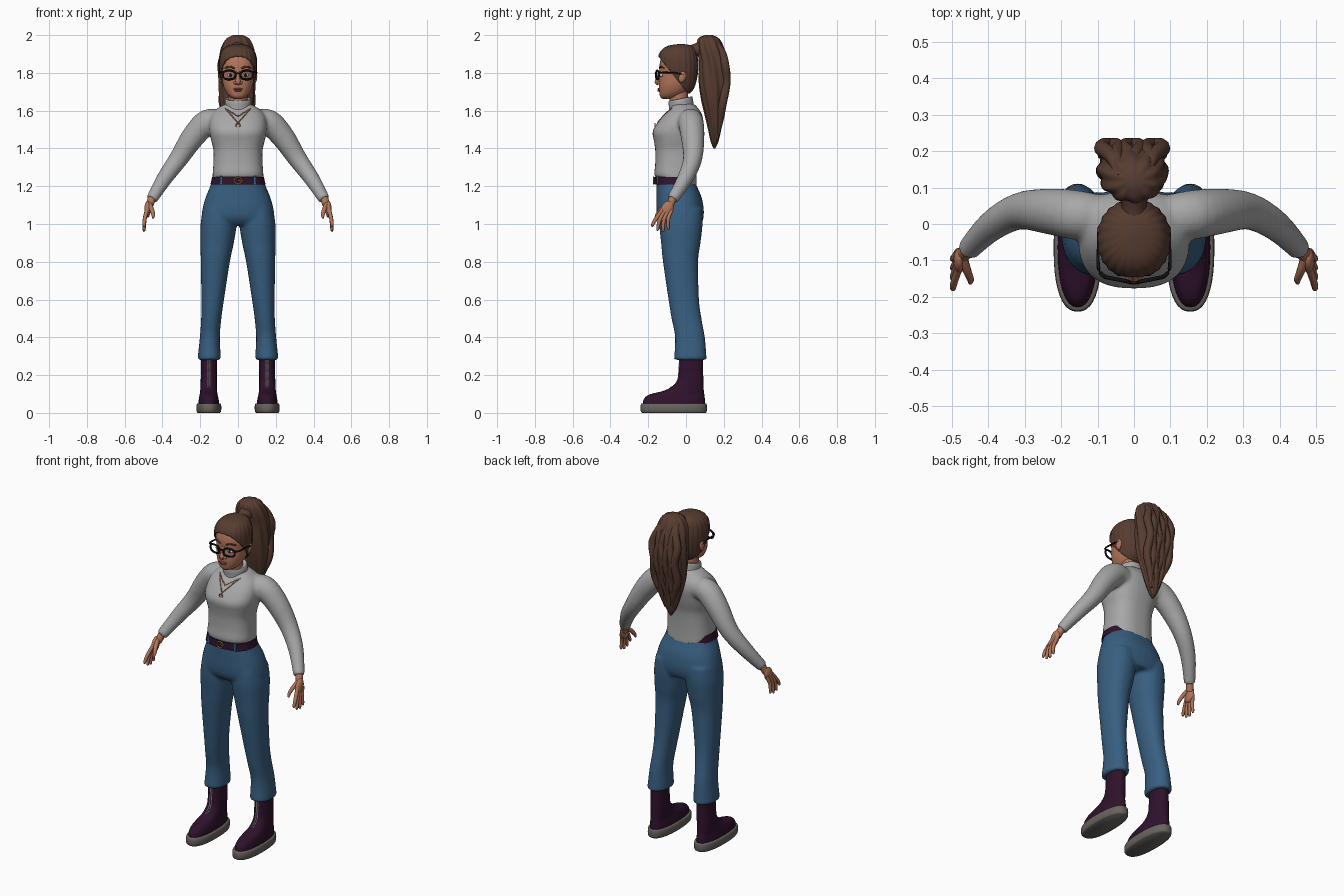
import bpy, bmesh, math
from mathutils import Vector, Matrix
from mathutils.bvhtree import BVHTree

cube = bpy.data.objects.get("Cube")
if cube:
    bpy.data.objects.remove(cube, do_unlink=True)


def material(name, r, g, b):
    m = bpy.data.materials.new(name)
    m.use_nodes = True
    m.diffuse_color = (r, g, b, 1)
    node = m.node_tree.nodes["Principled BSDF"]
    node.inputs["Base Color"].default_value = (r, g, b, 1)
    node.inputs["Roughness"].default_value = 0.7
    return m


KNIT = material("grey_knit", .39, .39, .39)
DENIM = material("blue_denim", .04, .115, .22)
HAIR = material("brown_hair", .095, .045, .03)
SKIN = material("skin", .45, .18, .105)
LEATHER = material("plum_leather", .028, .006, .025)
RUBBER = material("grey_rubber", .14, .125, .115)
BLACK = material("black_plastic", .006, .005, .006)
COPPER = material("copper", .5, .17, .07)
WHITE = material("off_white", .6, .6, .6)
LIP = material("lip_rose", .3, .095, .075)


def smooth(rows, k=4):
    """Catmull-Rom resampling of tuples."""
    out, last = [], len(rows) - 1
    for i in range(last):
        a, b, c, d = (rows[max(0, min(last, i + j))] for j in (-1, 0, 1, 2))
        for s in range(k):
            t = s / k
            out.append([q + t * (r - p) / 2 + t * t * (2 * p - 5 * q + 4 * r - e) / 2
                        + t ** 3 * (3 * q - p - 3 * r + e) / 2
                        for p, q, r, e in zip(a, b, c, d)])
    return out + [list(rows[-1])]


def skin(bm, rings):
    loops = [[bm.verts.new(p) for p in ring] for ring in rings]
    n = len(loops[0])
    for a, b in zip(loops, loops[1:]):
        for i in range(n):
            bm.faces.new((a[i], a[(i + 1) % n], b[(i + 1) % n], b[i]))
    bm.faces.new(loops[0])
    bm.faces.new(loops[-1])


def loft(bm, rows, p=2.3, n=32, ripple=0, waves=9, twist=0, tilt=None, k=4):
    """Stack of level rounded sections, each row x0, x1, y0, y1, z."""
    rings = []
    for x0, x1, y0, y1, z in smooth(rows, k):
        ring = []
        for i in range(n):
            a = math.tau * i / n
            c, s = math.cos(a), math.sin(a)
            f = 1 + ripple * math.cos(waves * a + twist * z)
            x = (x0 + x1) / 2 + f * (x1 - x0) / 2 * math.copysign(abs(c) ** (2 / p), c)
            y = (y0 + y1) / 2 + f * (y1 - y0) / 2 * math.copysign(abs(s) ** (2 / p), s)
            ring.append((x, y, z + (tilt(y, z) if tilt else 0)))
        rings.append(ring)
    skin(bm, rings)


def centred(rows):
    return [(-w, w, a, b, z) for w, a, b, z in rows]


def tube(bm, rows, n=12, k=4):
    """Round limb along a path, each row x, y, z, radius."""
    pts = smooth(rows, k)
    pos = [Vector(p[:3]) for p in pts]
    rings = []
    for i, p in enumerate(pts):
        t = (pos[min(i + 1, len(pos) - 1)] - pos[max(i - 1, 0)]).normalized()
        ref = Vector((0, 1, 0)) if abs(t.y) < .9 else Vector((1, 0, 0))
        u = t.cross(ref).normalized()
        v = t.cross(u)
        rings.append([pos[i] + p[3] * (u * math.cos(math.tau * j / n) + v * math.sin(math.tau * j / n))
                      for j in range(n)])
    skin(bm, rings)


def ball(bm, at, size, turn=0, axis='X', seg=16):
    m = Matrix.Translation(at) @ Matrix.Rotation(turn, 4, axis) @ Matrix.Diagonal((*size, 1))
    bmesh.ops.create_uvsphere(bm, u_segments=seg, v_segments=seg // 2, radius=1, matrix=m)


def hoop(bm, at, rx, rz, r, yaw=0, p=2, n=32):
    """Closed upright ring, turned about the vertical."""
    m = Matrix.Translation(at) @ Matrix.Rotation(yaw, 4, 'Z')
    loops = []
    for i in range(n):
        c, s = math.cos(math.tau * i / n), math.sin(math.tau * i / n)
        q = Vector((rx * math.copysign(abs(c) ** (2 / p), c), 0, rz * math.copysign(abs(s) ** (2 / p), s)))
        d = Vector((c, 0, s))
        loops.append([bm.verts.new(m @ (q + r * (d * math.cos(j * math.tau / 8)
                      + Vector((0, math.sin(j * math.tau / 8), 0))))) for j in range(8)])
    for i in range(n):
        a, b = loops[i], loops[(i + 1) % n]
        for j in range(8):
            bm.faces.new((a[j], a[(j + 1) % 8], b[(j + 1) % 8], b[j]))


def mirror(bm):
    geom = bmesh.ops.duplicate(bm, geom=bm.verts[:] + bm.edges[:] + bm.faces[:])["geom"]
    bmesh.ops.scale(bm, vec=(-1, 1, 1), verts=[g for g in geom if isinstance(g, bmesh.types.BMVert)])


def finish(bm, name, mat, voxel=0, both=False):
    if both:
        mirror(bm)
    bmesh.ops.recalc_face_normals(bm, faces=bm.faces[:])
    me = bpy.data.meshes.new(name)
    bm.to_mesh(me)
    me.materials.append(mat)
    ob = bpy.data.objects.new(name, me)
    bpy.context.collection.objects.link(ob)
    bpy.ops.object.select_all(action='DESELECT')
    ob.select_set(True)
    bpy.context.view_layer.objects.active = ob
    bpy.ops.object.shade_smooth_by_angle(angle=math.radians(50))
    if voxel:
        r = ob.modifiers.new("Fuse", 'REMESH')
        r.mode, r.voxel_size, r.use_smooth_shade = 'VOXEL', voxel, True
        s = ob.modifiers.new("Relax", 'SMOOTH')
        s.factor, s.iterations = .5, 6
    return ob


def beads(path, tree, name, mat, r):
    """Row of beads laid on the front of a surface."""
    bm = bmesh.new()
    for x, z in path:
        hit = tree.ray_cast(Vector((x, -1, z)), Vector((0, 1, 0)))[0]
        if hit:
            ball(bm, hit, (r, r, r), seg=8)
    finish(bm, name, mat, both=True)


# Sweater: sleeves fused with the torso, hem lower at the back
bm = bmesh.new()
tube(bm, [(.09, .02, 1.54, .06), (.16, .025, 1.54, .068), (.235, .035, 1.465, .063),
          (.315, .035, 1.345, .051), (.39, -.005, 1.24, .042), (.457, -.072, 1.13, .031)], 20)
mirror(bm)
loft(bm, centred([(.134, -.163, .058, 1.245), (.135, -.168, .056, 1.27), (.131, -.163, .056, 1.32),
                  (.13, -.163, .062, 1.39), (.142, -.17, .075, 1.44), (.152, -.177, .086, 1.49),
                  (.152, -.148, .092, 1.54), (.14, -.115, .085, 1.58), (.112, -.085, .066, 1.61),
                  (.07, -.075, .045, 1.635)]), 2.5,
     tilt=lambda y, z: -.3 * max(0, y + .11) * max(0, min(1, (1.36 - z) / .1)))
chest = BVHTree.FromBMesh(bm)
finish(bm, "sweater", KNIT, .009)

# Folded collar
bm = bmesh.new()
loft(bm, centred([(.075, -.09, .045, 1.6), (.07, -.09, .04, 1.625), (.07, -.092, .036, 1.65),
                  (.066, -.09, .032, 1.663), (.057, -.08, .024, 1.66)]), 2, tilt=lambda y, z: .2 * (y + .03))
finish(bm, "collar", KNIT)

# Trousers: hips and flared legs fused
bm = bmesh.new()
loft(bm, [(.02, .185, -.14, .085, 1.08), (.008, .198, -.142, .088, 1.0), (.022, .199, -.132, .077, .9),
          (.043, .197, -.122, .064, .8), (.074, .194, -.093, .069, .6), (.088, .195, -.077, .082, .5),
          (.096, .202, -.058, .1, .4), (.09, .215, -.064, .11, .28)], 2.2)
mirror(bm)
loft(bm, centred([(.13, -.155, .04, 1.25), (.147, -.157, .058, 1.2), (.172, -.157, .083, 1.14),
                  (.188, -.157, .094, 1.08), (.192, -.148, .092, 1.03), (.17, -.12, .08, .995)]), 2.4)
finish(bm, "trousers", DENIM, .009)

# Belt, loops and buckle
bm = bmesh.new()
loft(bm, centred([(.146, -.168, .05, 1.208), (.137, -.166, .047, 1.25)]), 2.5, 48)
strap = BVHTree.FromBMesh(bm)
finish(bm, "belt", LEATHER)
bm = bmesh.new()
hit = strap.ray_cast(Vector((.09, -1, 1.23)), Vector((0, 1, 0)))[0]
bmesh.ops.create_cube(bm, size=1, matrix=Matrix.Translation(hit) @ Matrix.Diagonal((.012, .012, .048, 1)))
finish(bm, "belt_loops", DENIM, both=True)
bm = bmesh.new()
hoop(bm, (0, -.172, 1.23), .02, .018, .004)
tube(bm, [(0, -.172, 1.23, .003), (.03, -.172, 1.23, .003)], 8)
finish(bm, "buckle", COPPER)

# Boots, soles and zips
bm = bmesh.new()
loft(bm, [(.1, .21, -.228, .1, .04), (.102, .208, -.225, .1, .07), (.108, .203, -.195, .097, .097),
          (.111, .2, -.11, .094, .12), (.112, .198, -.052, .092, .16), (.112, .196, -.038, .091, .22),
          (.11, .196, -.034, .09, .32)], 2.3)
foot = BVHTree.FromBMesh(bm)
finish(bm, "boots", LEATHER, both=True)
bm = bmesh.new()
loft(bm, [(.095, .214, -.232, .105, 0), (.089, .22, -.24, .11, .01), (.089, .22, -.24, .11, .042),
          (.095, .214, -.235, .106, .05)], 2.4, 40, k=2)
finish(bm, "soles", RUBBER, both=True)
beads([(x, .135 + .005 * i) for x in (.149, .159) for i in range(30)], foot, "boot_zips", WHITE, .0035)

# Hands: palm, fanned fingers and thumb
bm = bmesh.new()
tube(bm, [(.45, -.063, 1.15, .022), (.463, -.078, 1.115, .021), (.472, -.088, 1.09, .02)])
ball(bm, (.479, -.1, 1.078), (.017, .033, .047), -.4)
for i in range(4):
    y = -.132 + .016 * i
    tip = y - .045 + .012 * i
    low = (.985, .965, .96, .97)[i]
    tube(bm, [(.482, y + .008, 1.075, .011), (.494, (y + tip) / 2 - .006, 1.025, .0105),
              (.497, tip, low + .01, .008), (.496, tip, low, .004)], 8, 3)
tube(bm, [(.47, -.095, 1.105, .014), (.458, -.128, 1.08, .012), (.449, -.152, 1.05, .01),
          (.45, -.162, 1.03, .005)], 8)
finish(bm, "hands", SKIN, both=True)

# Head with neck, nose and ears
bm = bmesh.new()
loft(bm, centred([(.02, -.125, -.07, 1.663), (.045, -.137, -.03, 1.675), (.066, -.142, .005, 1.702),
                  (.08, -.144, .03, 1.74), (.086, -.14, .045, 1.79), (.09, -.139, .05, 1.85),
                  (.08, -.12, .045, 1.9), (.045, -.08, .015, 1.935)]), 2.2)
tube(bm, [(0, -.035, 1.6, .05), (0, -.04, 1.72, .05)], 20)
tube(bm, [(0, -.136, 1.81, .008), (0, -.146, 1.775, .01), (0, -.152, 1.752, .014), (0, -.146, 1.738, .007)])
for side in (-1, 1):
    ball(bm, (.09 * side, -.02, 1.78), (.012, .02, .032), -.2)
    ball(bm, (.014 * side, -.143, 1.747), (.01, .012, .008))
finish(bm, "head", SKIN)

# Eyes, brows and lips
for name, mat, y, size in (("eyes", WHITE, -.13, (.018, .01, .009)), ("irises", BLACK, -.137, (.008, .006, .008))):
    bm = bmesh.new()
    ball(bm, (.04, y, 1.788), size)
    finish(bm, name, mat, both=True)
bm = bmesh.new()
tube(bm, [(.018, -.14, 1.824, .004), (.045, -.135, 1.833, .005), (.07, -.116, 1.825, .003)], 8)
finish(bm, "eyebrows", HAIR, both=True)
bm = bmesh.new()
for z, w in ((1.715, .024), (1.706, .02)):
    ball(bm, (0, -.141, z), (w, .011, .0055))
finish(bm, "lips", LIP)

# Glasses
bm = bmesh.new()
hoop(bm, (.047, -.152, 1.789), .034, .023, .0055, .2, 2.6)
tube(bm, [(.078, -.146, 1.803, .006), (.097, -.125, 1.802, .005), (.098, -.06, 1.8, .004), (.097, -.01, 1.79, .004)], 8)
tube(bm, [(0, -.162, 1.798, .004), (.014, -.16, 1.796, .004)], 8)
finish(bm, "glasses", BLACK, both=True)

# Swept-back hair, trimmed along a sloping hairline
bm = bmesh.new()
loft(bm, centred([(.05, -.05, .02, 1.69), (.075, -.1, .043, 1.72), (.094, -.14, .06, 1.78),
                  (.1, -.148, .066, 1.84), (.096, -.146, .06, 1.89), (.08, -.125, .05, 1.925),
                  (.05, -.09, .03, 1.945), (.012, -.035, -.015, 1.953)]), 2.2, 96, .016, 22)
bmesh.ops.bisect_plane(bm, geom=bm.verts[:] + bm.edges[:] + bm.faces[:], plane_co=(0, 0, 1.705),
                       plane_no=(0, -1.25, -1), clear_outer=True)
cap = finish(bm, "hair_cap", HAIR)
thick = cap.modifiers.new("Thickness", 'SOLIDIFY')
thick.thickness, thick.offset = .008, -1

# Ponytail with tie and loose locks
bm = bmesh.new()
tube(bm, [(0, .01, 1.905, .04), (0, .05, 1.92, .034), (0, .1, 1.93, .05)], 16)
loft(bm, [(-.025, .025, .1, .14, 2.0), (-.062, .06, .065, .175, 1.98), (-.088, .082, .06, .2, 1.93),
          (-.098, .09, .07, .218, 1.86), (-.1, .09, .068, .228, 1.76), (-.095, .083, .082, .212, 1.66),
          (-.08, .066, .1, .198, 1.58), (-.058, .045, .118, .185, 1.5), (-.035, .02, .13, .172, 1.44),
          (-.01, .0, .145, .155, 1.4)], 2.1, 80, .05, 10, 14)
for i in range(6):
    x = -.08 + .03 * i
    w = .008 * (-1) ** i
    tube(bm, [(x * .5, .13, 1.985, .01), (x * .85 + w, .185, 1.92, .02), (x - w, .208, 1.84, .022),
              (x + w, .215, 1.75, .022), (x * .9 - w, .195, 1.64, .022), (x * .65 + w, .18, 1.54, .017),
              (x * .3, .165, 1.45, .005)], 10)
finish(bm, "ponytail", HAIR)

# Two bead necklaces and a pendant
for low, n in ((1.535, 16), (1.57, 10)):
    beads([(.066 * i / n, low + (1.61 - low) * i / n) for i in range(n + 1)], chest, "necklace", COPPER, .0035)
hit = chest.ray_cast(Vector((0, -1, 1.522)), Vector((0, 1, 0)))[0]
bm = bmesh.new()
hoop(bm, hit + Vector((0, -.003, 0)), .01, .01, .003)
finish(bm, "pendant", COPPER)
